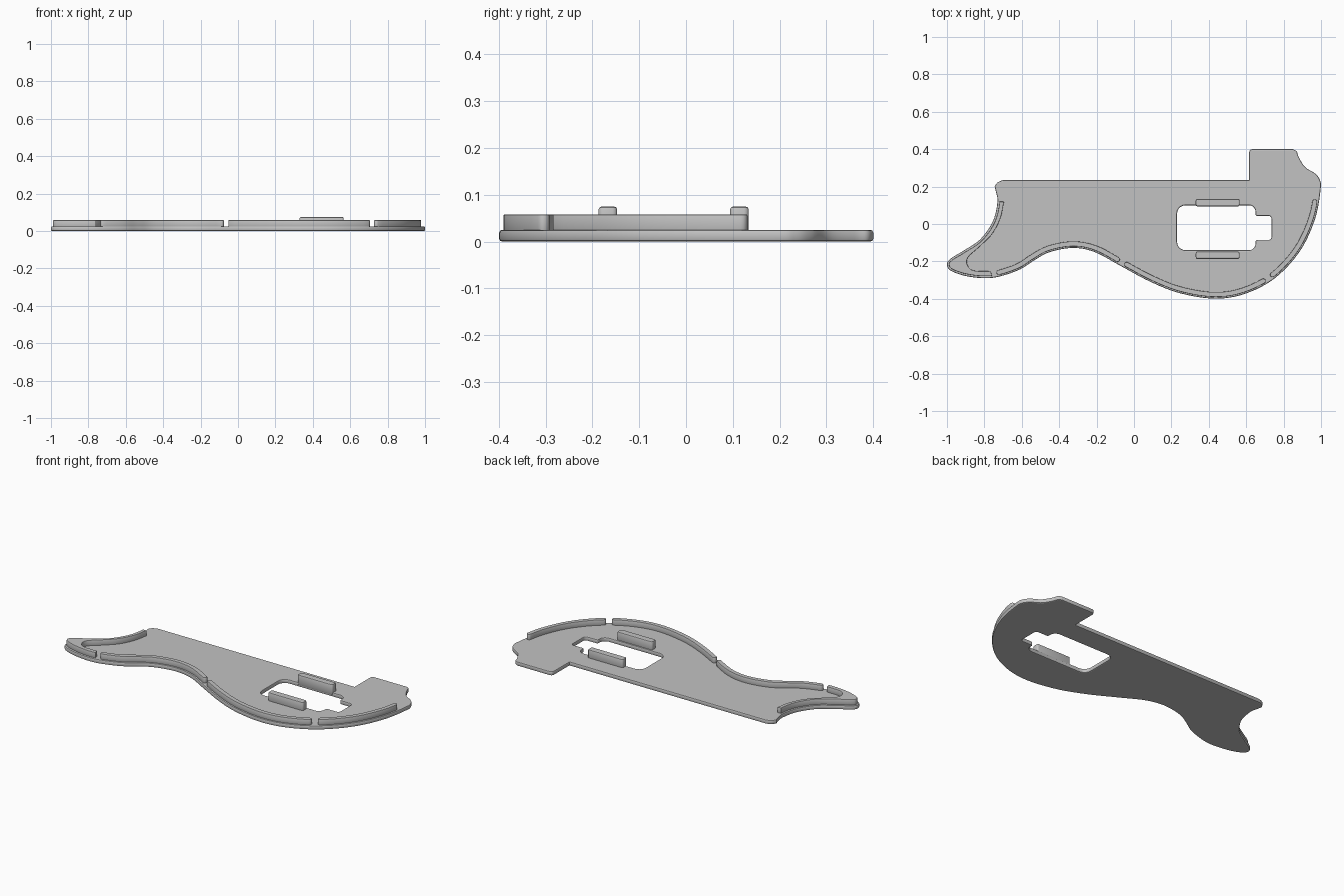
import bpy
import math
from mathutils import Vector

if "Cube" in bpy.data.objects:
    bpy.data.objects.remove(bpy.data.objects["Cube"])

grey = bpy.data.materials.new("plain grey")
grey.use_nodes = True
colour = (0.54, 0.54, 0.54, 1)
grey.diffuse_color = colour
grey.node_tree.nodes["Principled BSDF"].inputs["Base Color"].default_value = colour


def smooth(points, steps=6):
    """Smooth open path through the given points."""
    pts = [Vector(p) for p in points]
    pts = [2 * pts[0] - pts[1]] + pts + [2 * pts[-1] - pts[-2]]
    path = []
    for a, b, c, d in zip(pts, pts[1:], pts[2:], pts[3:]):
        for i in range(steps):
            t = i / steps
            path.append(b + (c - a) * t / 2 + (2 * a - 5 * b + 4 * c - d) * t * t / 2
                        + (3 * b - a - 3 * c + d) * t ** 3 / 2)
    return path + [pts[-2]]


def offset(path, distance):
    """Shift a path to its left side."""
    shifted = []
    for i, p in enumerate(path):
        way = (path[min(i + 1, len(path) - 1)] - path[max(i - 1, 0)]).normalized()
        shifted.append(p + distance * Vector((-way.y, way.x)))
    return shifted


def rounded(corners, steps=5):
    """Closed outline from (x, y, radius) corners."""
    outline = []
    for i, (x, y, r) in enumerate(corners):
        p = Vector((x, y))
        before = p + (Vector(corners[i - 1][:2]) - p).normalized() * r
        after = p + (Vector(corners[(i + 1) % len(corners)][:2]) - p).normalized() * r
        centre = before + after - p
        for k in range(steps + 1):
            a = math.pi / 2 * k / steps
            outline.append(centre + (p - after) * math.cos(a) + (p - before) * math.sin(a))
    return outline


def section(path, start, end):
    """Part of a path between the points nearest to start and end."""
    near = [min(range(len(path)), key=lambda i: (path[i] - Vector(q)).length)
            for q in (start, end)]
    return path[near[0]:near[1] + 1]


def band(path, r):
    """Outline of a strip with round ends along a path."""
    def cap(tip, inner):
        start = (tip - inner).normalized() * r
        side = Vector((-start.y, start.x))
        return [tip + start * math.sin(a) - side * math.cos(a)
                for a in (math.pi * k / 6 for k in range(1, 6))]
    return (offset(path, -r) + cap(path[-1], path[-2])
            + offset(path, r)[::-1] + cap(path[0], path[1]))


def slab(name, outlines, low, high, bevel):
    """Solid with softened rims; further outlines become holes."""
    curve = bpy.data.curves.new(name, "CURVE")
    curve.dimensions = "2D"
    curve.fill_mode = "BOTH"
    curve.extrude = (high - low) / 2 - bevel
    curve.bevel_depth = bevel
    curve.bevel_resolution = 1
    curve.offset = -bevel
    for outline in outlines:
        spline = curve.splines.new("POLY")
        spline.points.add(len(outline) - 1)
        for point, p in zip(spline.points, outline):
            point.co = (p.x, p.y, 0, 1)
        spline.use_cyclic_u = True
    source = bpy.data.objects.new(name + " source", curve)
    bpy.context.collection.objects.link(source)
    graph = bpy.context.evaluated_depsgraph_get()
    mesh = bpy.data.meshes.new_from_object(source.evaluated_get(graph))
    bpy.data.objects.remove(source)
    mesh.materials.clear()
    mesh.materials.append(grey)
    part = bpy.data.objects.new(name, mesh)
    part.location.z = (low + high) / 2
    bpy.context.collection.objects.link(part)
    bpy.ops.object.select_all(action="DESELECT")
    part.select_set(True)
    bpy.context.view_layer.objects.active = part
    bpy.ops.object.shade_smooth_by_angle(angle=math.radians(35))


# Curved rim, from the upper left round the bottom to the upper right
rim = smooth([
    (-.74, .18), (-.73, .12), (-.754, .016), (-.82, -.08), (-.904, -.138),
    (-.98, -.185), (-1, -.214), (-.982, -.248), (-.904, -.277), (-.8, -.29),
    (-.717, -.28), (-.61, -.243), (-.53, -.192), (-.45, -.15), (-.326, -.128),
    (-.21, -.15), (-.075, -.222), (.086, -.308), (.246, -.37), (.433, -.399),
    (.594, -.373), (.754, -.289), (.888, -.144), (.968, .027), (.998, .187),
    (.994, .235), (.968, .27), (.914, .305), (.88, .36), (.87, .388), (.85, .4)])

# Plate with its opening
top_left = smooth([(-.7, .235), (-.73, .222), (-.745, .2)], 3)
tab = smooth([(.632, .4), (.62, .395), (.615, .382)], 3)
plate_edge = rim + tab + [Vector((.615, .235))] + top_left
opening = rounded([
    (.23, .1, .045), (.65, .1, .035), (.65, .043, .01), (.735, .043, .015),
    (.735, -.085, .015), (.65, -.085, .01), (.65, -.14, .035), (.23, -.14, .045)])
slab("base_plate", [plate_edge, opening], 0, .025, .006)

# Raised ridges just inside the rim
middle = offset(rim, .022)
spans = {
    "waist_ridge": ((-.715, -.26), (-.09, -.19)),
    "belly_ridge": ((-.04, -.215), (.7, -.295)),
    "end_ridge": ((.75, -.265), (.965, .12)),
}
for name, (start, end) in spans.items():
    slab(name, [band(section(middle, start, end), .013)], .02, .058, .003)

# Tail ridge, which fills the pointed tip
tail_outer = section(offset(rim, .011), (-.71, .12), (-.765, -.27))
tail_inner = smooth([(-.765, -.253), (-.86, -.248), (-.892, -.215), (-.885, -.175),
                     (-.83, -.125), (-.76, -.055), (-.715, .03), (-.695, .12)])
slab("tail_ridge", [tail_outer + tail_inner], .02, .058, .003)

# Clip bars on both long sides of the opening
for name, y in (("back_clip", .114), ("front_clip", -.167)):
    bar = rounded([(.33, y - .02, .01), (.565, y - .02, .01),
                   (.565, y + .02, .01), (.33, y + .02, .01)], 3)
    slab(name, [bar], .012, .075, .007)
